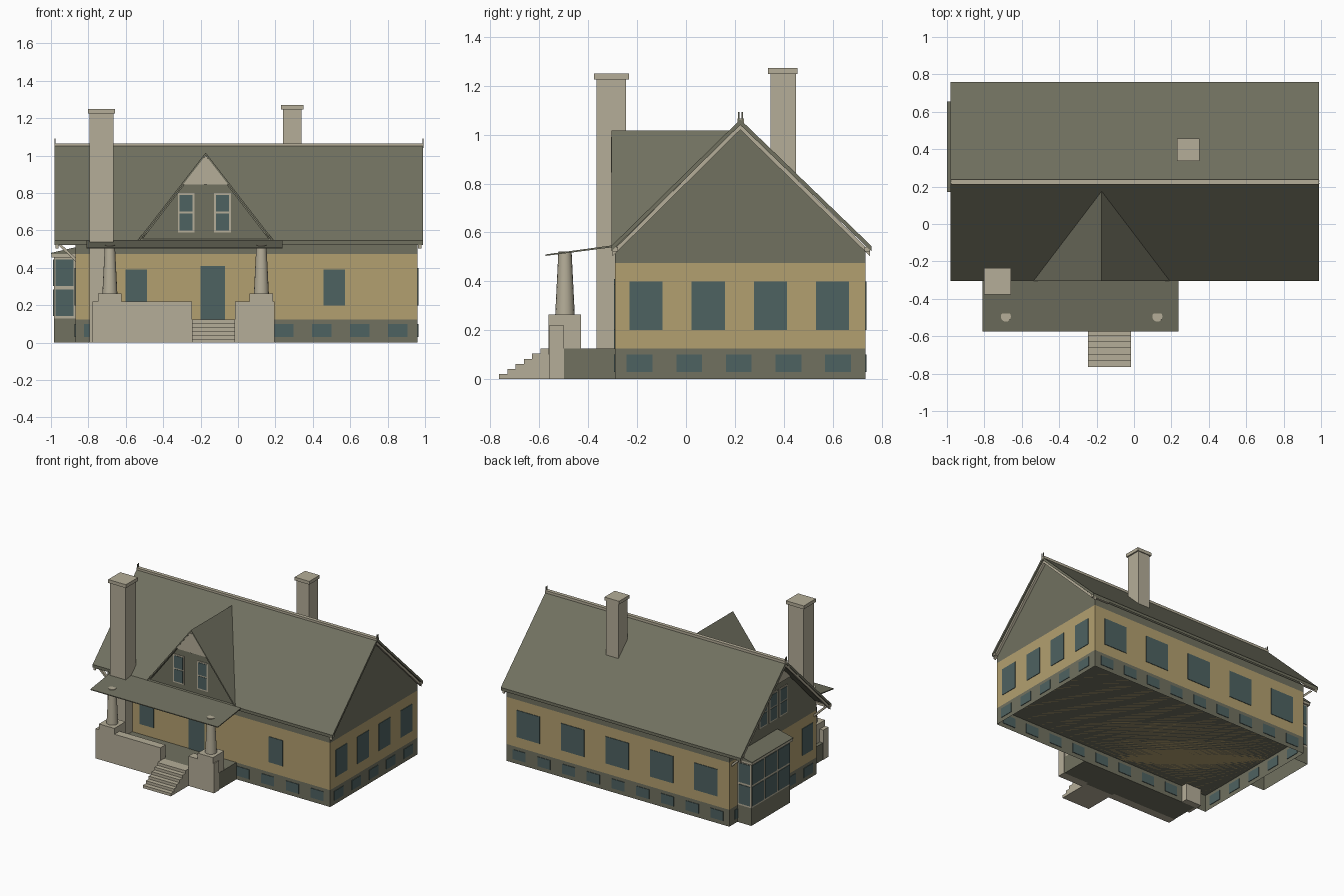
import bpy, bmesh, math
from mathutils import Vector

cube = bpy.data.objects.get("Cube")
if cube:
    bpy.data.objects.remove(cube, do_unlink=True)


def material(name, rgb):
    m = bpy.data.materials.new(name)
    m.use_nodes = True
    col = (*rgb, 1.0)
    m.diffuse_color = col
    bsdf = next(n for n in m.node_tree.nodes if n.type == 'BSDF_PRINCIPLED')
    bsdf.inputs["Base Color"].default_value = col
    bsdf.inputs["Roughness"].default_value = 0.9
    return m


GREY = material("weathered grey", (0.165, 0.165, 0.117))
TAN = material("tan siding", (0.45, 0.35, 0.16))
TEAL = material("teal glass", (0.076, 0.122, 0.12))
STONE = material("pale stone", (0.46, 0.42, 0.315))


def finish(name, bm, mat):
    bmesh.ops.recalc_face_normals(bm, faces=bm.faces)
    me = bpy.data.meshes.new(name)
    bm.to_mesh(me)
    bm.free()
    me.materials.append(mat)
    ob = bpy.data.objects.new(name, me)
    bpy.context.collection.objects.link(ob)
    return ob


def prism(name, pts, axis, a, b, mat, open_bottom=False):
    """Extrude a 2D profile along x (points are y, z) or y (points are x, z)."""
    bm = bmesh.new()

    def at(p, d):
        return bm.verts.new((d, p[0], p[1]) if axis == 'x' else (p[0], d, p[1]))
    r0, r1 = [at(p, a) for p in pts], [at(p, b) for p in pts]
    bm.faces.new(r0)
    bm.faces.new(r1)
    for i in range(len(pts)):
        j = (i + 1) % len(pts)
        bm.faces.new((r0[i], r0[j], r1[j], r1[i]))
    bmesh.ops.recalc_face_normals(bm, faces=bm.faces)
    if open_bottom:
        low = [f for f in bm.faces if f.normal.z < -0.9]
        bmesh.ops.delete(bm, geom=low, context='FACES_ONLY')
    return finish(name, bm, mat)


def box(name, x, y, z, mat, open_bottom=False):
    pts = [(x[0], z[0]), (x[1], z[0]), (x[1], z[1]), (x[0], z[1])]
    return prism(name, pts, 'y', y[0], y[1], mat, open_bottom)


def chevron(name, mid, apex, lo, hi, eave, t, axis, a, b, mat):
    pts = [(lo, eave), (mid, apex), (hi, eave), (hi, eave - t), (mid, apex - t), (lo, eave - t)]
    return prism(name, pts, axis, a, b, mat)


def panel(name, axis, plane, c, w, z, mat, t=0.004):
    """Thin plate on a wall, centred on the wall plane."""
    u, d = (c - w / 2, c + w / 2), (plane - t, plane + t)
    return box(name, *((d, u) if axis == 'x' else (u, d)), z, mat)


def framed_window(name, axis, plane, out, c, w, z, rows=2, f=0.01):
    panel(name + "_frame", axis, plane, c, w, z, STONE)
    h = (z[1] - z[0] - f) / rows
    for r in range(rows):
        z0 = z[0] + f + r * h
        panel(f"{name}_pane_{r}", axis, plane + out * 0.003, c, w - 2 * f, (z0, z0 + h - f), TEAL)


X0, X1, Y0, Y1 = -0.87, 0.96, -0.29, 0.735
MID = 0.222

# House body: open foundation, siding and attic
box("foundation", (X0, X1), (Y0, Y1), (0, 0.125), GREY, True)
box("siding_walls", (X0, X1), (Y0, Y1), (0.125, 0.475), TAN)
prism("attic_walls", [(Y0, 0.475), (Y1, 0.475), (Y1, 0.53), (MID, 1.04), (Y0, 0.53)],
      'x', X0, X1, GREY)

# Foundation windows
for i in range(9):
    for y in (Y0, Y1):
        panel("foundation_window", 'y', y, -0.77 + 0.203 * i, 0.105, (0.03, 0.1), TEAL)
for i in range(5):
    for x in (X0, X1):
        panel("foundation_window", 'x', x, -0.19 + 0.203 * i, 0.105, (0.03, 0.1), TEAL)

# Main windows and door
for i in range(4):
    panel("side_window", 'x', X1, -0.163 + 0.254 * i, 0.135, (0.2, 0.4), TEAL)
panel("side_window", 'x', X0, -0.18, 0.12, (0.2, 0.4), TEAL)
for i in range(5):
    panel("back_window", 'y', Y1, 0.78 - 0.365 * i, 0.19, (0.2, 0.4), TEAL)
for c in (-0.545, 0.515):
    panel("front_window", 'y', Y0, c, 0.115, (0.2, 0.39), TEAL)
panel("front_door", 'y', Y0, -0.135, 0.13, (0.125, 0.41), TEAL)

# Main roof with ridge cap, finials, rake boards and eave returns
chevron("main_roof", MID, 1.062, -0.305, 0.758, 0.545, 0.022, 'x', -0.98, 0.99, GREY)
box("ridge_cap", (-0.98, 0.99), (0.21, 0.237), (1.045, 1.066), STONE)
for x in (-0.98, 0.986):
    for y in (0.216, 0.23):
        box("ridge_finial", (x, x + 0.005), (y - 0.003, y + 0.003), (1.04, 1.092), GREY)
for a, b in ((-0.975, -0.96), (0.962, 0.98)):
    chevron("rake_board", MID, 1.042, -0.3, 0.752, 0.525, 0.022, 'x', a, b, STONE)
for a, b in ((-0.98, -0.865), (0.85, 0.988)):
    for y in (-0.3, 0.73):
        box("eave_return", (a, b), (y, y + 0.022), (0.523, 0.54), STONE)

# Braces beneath the gable overhang
for y, z in ((-0.27, 0.53), (0.7, 0.53), (MID, 1.02)):
    prism("gable_brace", [(-0.97, z), (-0.95, z), (X0, z - 0.075), (X0, z - 0.095)],
          'y', y - 0.01, y + 0.01, STONE)

# Gable peak infill and its windows
prism("gable_peak", [(0.022, 0.845), (0.422, 0.845), (MID, 1.035)], 'x', X0 - 0.006, X0, STONE)
for c in (0.105, 0.222, 0.339):
    framed_window("gable_window", 'x', X0, -1, c, 0.095, (0.59, 0.8))

# Dormer
DX = -0.173
prism("dormer_wall", [(DX - 0.35, 0.54), (DX + 0.35, 0.54), (DX, 0.995)], 'y', -0.296, 0.17, GREY)
chevron("dormer_roof", DX, 1.016, DX - 0.365, DX + 0.365, 0.545, 0.015, 'y', -0.304, 0.187, GREY)
prism("dormer_peak", [(DX - 0.125, 0.845), (DX + 0.125, 0.845), (DX, 1.0)],
      'y', -0.301, -0.296, STONE)
box("dormer_king_post", (DX - 0.008, DX + 0.008), (-0.306, -0.298), (0.845, 0.99), STONE)
for c in (-0.277, -0.082):
    framed_window("dormer_window", 'y', -0.296, -1, c, 0.09, (0.59, 0.8))

# Chimneys
box("front_chimney", (-0.795, -0.665), (-0.367, -0.245), (0, 1.225), STONE)
box("front_chimney_cap", (-0.803, -0.657), (-0.376, -0.234), (1.225, 1.25), STONE)
box("rear_chimney", (0.24, 0.34), (0.345, 0.45), (0.7, 1.248), STONE)
box("rear_chimney_cap", (0.23, 0.35), (0.336, 0.457), (1.248, 1.272), STONE)

# Porch deck, parapets, piers and tapered columns
box("porch_deck", (-0.775, 0.19), (-0.52, Y0), (0, 0.125), GREY)
for a, b in ((-0.778, -0.245), (-0.015, 0.195)):
    box("porch_parapet", (a, b), (-0.56, -0.5), (0, 0.22), STONE)
for c in (-0.685, 0.125):
    box("porch_pier", (c - 0.063, c + 0.063), (-0.562, -0.43), (0.1, 0.264), STONE)
    bm = bmesh.new()
    bmesh.ops.create_cone(bm, cap_ends=True, segments=16, radius1=0.04, radius2=0.027, depth=0.26)
    bmesh.ops.translate(bm, verts=bm.verts, vec=Vector((c, -0.495, 0.393)))
    col = finish("porch_column", bm, STONE)
    for p in col.data.polygons:
        p.use_smooth = abs(p.normal.z) < 0.5
prism("porch_roof", [(-0.575, 0.51), (-0.295, 0.548), (-0.295, 0.54), (-0.575, 0.504)],
      'x', -0.81, 0.237, GREY)

# Front steps
STEPS = 6
for i in range(STEPS):
    box("front_step", (-0.245, -0.015), (-0.765 + 0.034 * i, -0.52),
        (0.125 / STEPS * i, 0.125 / STEPS * (i + 1)), STONE)

# Bay window on the gable side
BX, B0, B1 = -0.985, 0.185, 0.64
box("bay_base", (BX, X0), (B0, B1), (0, 0.13), GREY, True)
box("bay_frame", (BX, X0), (B0, B1), (0.13, 0.456), STONE)
for z in ((0.143, 0.285), (0.302, 0.445)):
    for i in range(3):
        panel("bay_pane", 'x', BX, B0 + 0.0758 + 0.1517 * i, 0.132, z, TEAL)
    for y in (B0, B1):
        panel("bay_pane", 'y', y, (BX + X0) / 2, 0.095, z, TEAL)
box("bay_cornice", (-0.998, X0), (B0 - 0.012, B1 + 0.012), (0.456, 0.474), STONE)
prism("bay_roof", [(-1.0, 0.474), (X0, 0.474), (X0, 0.51), (-1.0, 0.48)],
      'y', B0 - 0.015, B1 + 0.015, GREY)
